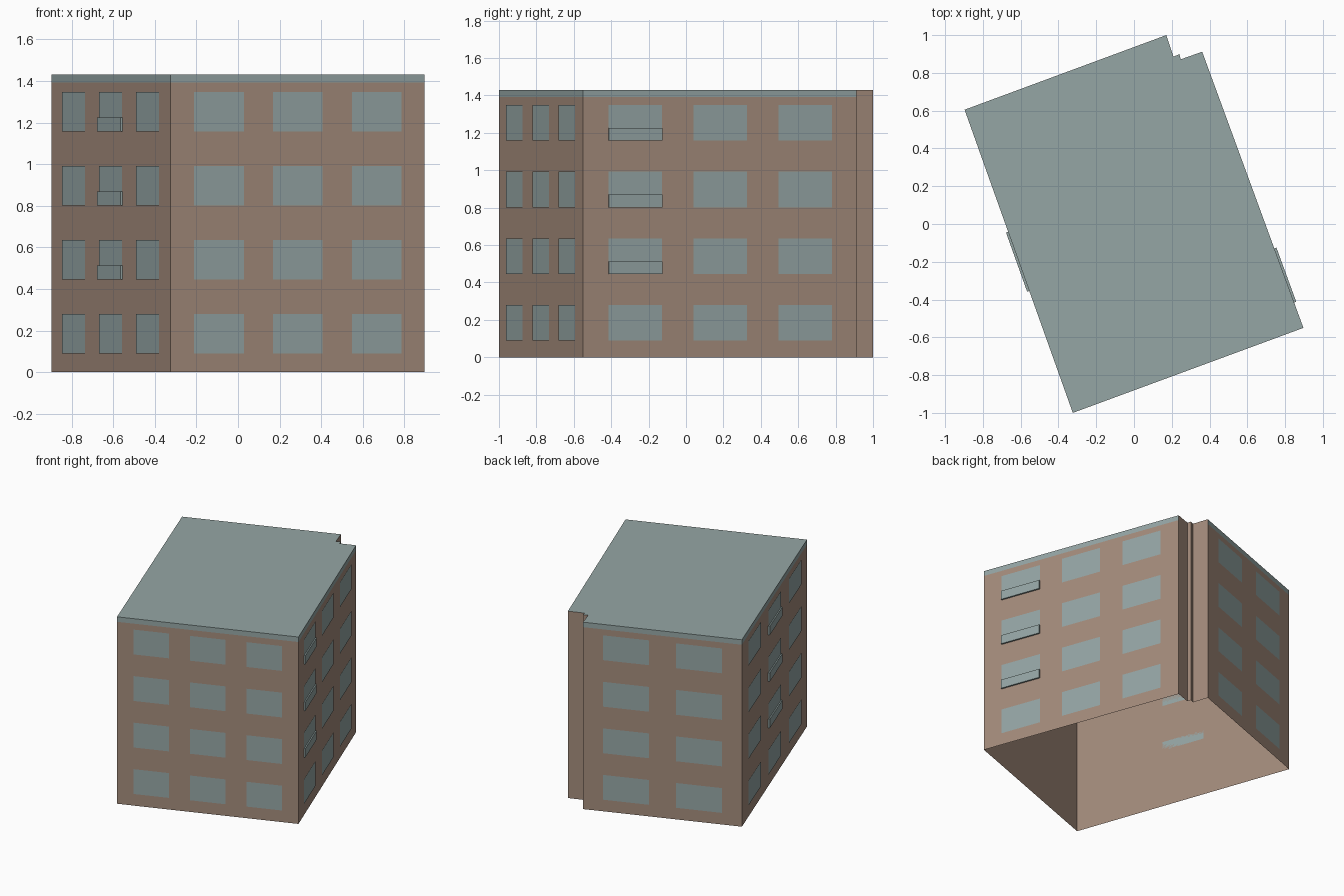
import bpy, bmesh
from mathutils import Vector

if "Cube" in bpy.data.objects:
    bpy.data.objects.remove(bpy.data.objects["Cube"], do_unlink=True)


def material(name, rgb):
    m = bpy.data.materials.new(name)
    m.use_nodes = True
    m.diffuse_color = (*rgb, 1)
    m.node_tree.nodes["Principled BSDF"].inputs["Base Color"].default_value = (*rgb, 1)
    return m


BRICK = material("brown wall", (0.37, 0.26, 0.20))
GREY = material("grey blue", (0.30, 0.38, 0.375))

HEIGHT, FASCIA = 1.43, 1.392
UP = Vector((0, 0, 1))

# Plan corners, counter-clockwise, with the stepped notch at the back
A, B = Vector((-0.324, -1, 0)), Vector((0.897, -0.55, 0))
C, D = Vector((0.361, 0.912, 0)), Vector((0.171, 1, 0))
E = Vector((-0.897, 0.605, 0))
notch = [Vector((0.248, 0.872, 0)), Vector((0.24, 0.899, 0)), Vector((0.209, 0.886, 0))]
plan = [A, B, C, *notch, D, E]


def make_object(name, bm, *mats):
    mesh = bpy.data.meshes.new(name)
    bm.to_mesh(mesh)
    bm.free()
    for m in mats:
        mesh.materials.append(m)
    ob = bpy.data.objects.new(name, mesh)
    bpy.context.collection.objects.link(ob)
    return ob


def quad(bm, start, end, z0, z1):
    points = (start + UP * z0, end + UP * z0, end + UP * z1, start + UP * z1)
    return bm.faces.new([bm.verts.new(p) for p in points])


# Walls: open shell, with the fascia band coloured on the main walls only
main_walls = [(A, B), (B, C), (D, E), (E, A)]
bm = bmesh.new()
for p, q in zip(plan, plan[1:] + plan[:1]):
    quad(bm, p, q, 0, FASCIA)
    band = quad(bm, p, q, FASCIA, HEIGHT)
    band.material_index = int((p, q) in main_walls)
bmesh.ops.remove_doubles(bm, verts=bm.verts, dist=0.0005)
make_object("walls", bm, BRICK, GREY)

# Flat roof
bm = bmesh.new()
bm.faces.new([bm.verts.new(p + UP * HEIGHT) for p in plan])
make_object("roof", bm, GREY)

# Windows and balcony fronts
THREE = [(0.092, 0.288), (0.403, 0.598), (0.714, 0.909)]
TWO = [(0.126, 0.415), (0.585, 0.874)]
SILL, STOREY, TALL = 0.09, 0.356, 0.19
RAIL_HEIGHT, RAIL_DEPTH = 0.067, 0.012


def facade(name, start, end, bays, balcony_bay=None):
    along = end - start
    out = along.cross(UP).normalized()
    windows, rails = bmesh.new(), bmesh.new()
    for floor in range(4):
        z = SILL + STOREY * floor
        for i, (f0, f1) in enumerate(bays):
            p, q = start + along * f0, start + along * f1
            quad(windows, p + out * 0.003, q + out * 0.003, z, z + TALL)
            if i == balcony_bay and floor > 0:
                front = quad(rails, p, q, z, z + RAIL_HEIGHT)
                ext = bmesh.ops.extrude_face_region(rails, geom=[front], use_keep_orig=True)
                moved = [v for v in ext["geom"] if isinstance(v, bmesh.types.BMVert)]
                bmesh.ops.translate(rails, verts=moved, vec=out * RAIL_DEPTH)
    make_object(name + "_windows", windows, GREY)
    if balcony_bay is None:
        rails.free()
    else:
        bmesh.ops.recalc_face_normals(rails, faces=rails.faces)
        make_object(name + "_balcony_fronts", rails, GREY)


facade("front", A, B, THREE)
facade("left", B, C, THREE, 0)
facade("back", D, E, TWO)
facade("right", E, A, THREE, 1)
